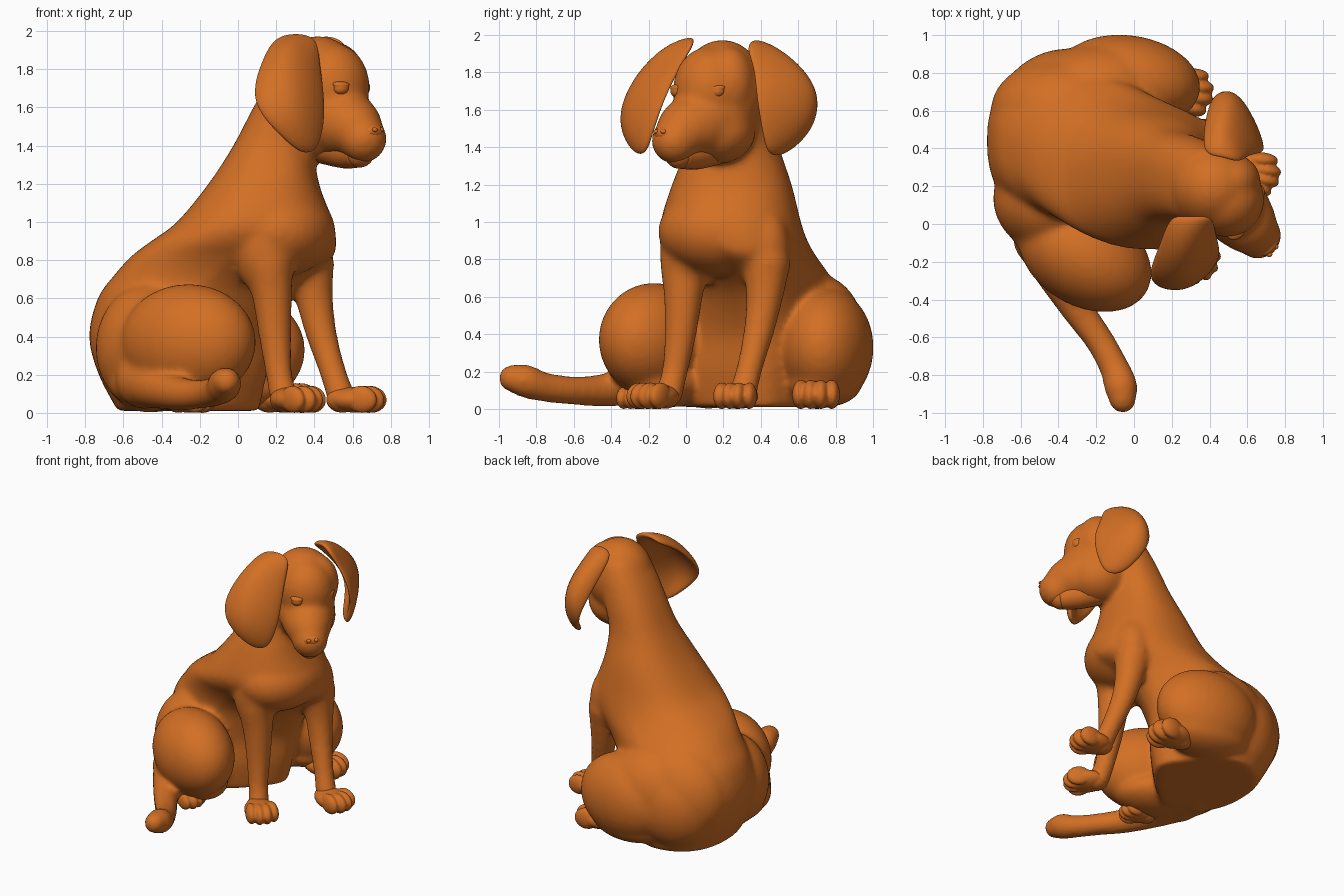
import bpy, bmesh, math
from mathutils import Vector, Matrix, Euler

cube = bpy.data.objects.get("Cube")
if cube:
    bpy.data.objects.remove(cube, do_unlink=True)

coat = bpy.data.materials.new("orange_brown")
coat.use_nodes = True
COLOUR = (0.65, 0.16, 0.018, 1)
coat.diffuse_color = COLOUR
coat.node_tree.nodes["Principled BSDF"].inputs["Base Color"].default_value = COLOUR


def finish(bm, name):
    """Turn a bmesh into a smooth, coloured object."""
    bmesh.ops.recalc_face_normals(bm, faces=bm.faces)
    for f in bm.faces:
        f.smooth = True
    me = bpy.data.meshes.new(name)
    bm.to_mesh(me)
    bm.free()
    me.materials.append(coat)
    ob = bpy.data.objects.new(name, me)
    bpy.context.collection.objects.link(ob)
    return ob


def blend(ob, voxel, rounds):
    """Fuse overlapping shapes into one soft surface."""
    re = ob.modifiers.new("blend", 'REMESH')
    re.mode = 'VOXEL'
    re.voxel_size = voxel
    re.use_smooth_shade = True
    sm = ob.modifiers.new("soften", 'SMOOTH')
    sm.factor = 0.5
    sm.iterations = rounds


def ball(bm, c, r, turn=0, tilt=0):
    """Ellipsoid with radii r, turned about z and tilted about y (degrees)."""
    m = (Matrix.Translation(c) @ Euler((0, math.radians(tilt), math.radians(turn))).to_matrix().to_4x4()
         @ Matrix.Diagonal((*r, 1)))
    bmesh.ops.create_uvsphere(bm, u_segments=32, v_segments=20, radius=1, matrix=m)


def loft(bm, rings):
    """Skin a list of point rings and cap both ends."""
    vr = [[bm.verts.new(p) for p in ring] for ring in rings]
    n = len(vr[0])
    for a, b in zip(vr, vr[1:]):
        for i in range(n):
            bm.faces.new((a[i], a[(i + 1) % n], b[(i + 1) % n], b[i]))
    bm.faces.new(vr[0])
    bm.faces.new(vr[-1])


def spline(rows, steps=5):
    """Catmull-Rom interpolation of rows of numbers."""
    out = []
    for i in range(len(rows) - 1):
        p = [rows[max(i - 1, 0)], rows[i], rows[i + 1], rows[min(i + 2, len(rows) - 1)]]
        for s in range(steps):
            t = s / steps
            out.append([0.5 * (2 * b + (c - a) * t + (2 * a - 5 * b + 4 * c - d) * t * t
                               + (3 * b - a - 3 * c + d) * t ** 3) for a, b, c, d in zip(*p)])
    return out + [list(rows[-1])]


def tube(bm, rows):
    """Round limb through rows of x, y, z, radius, with rounded ends."""
    pts = spline(rows)
    rings = []
    for i, p in enumerate(pts):
        d = Vector(pts[min(i + 1, len(pts) - 1)][:3]) - Vector(pts[max(i - 1, 0)][:3])
        q = d.to_track_quat('Z', 'Y')
        rings.append([Vector(p[:3]) + q @ Vector((math.cos(a) * p[3], math.sin(a) * p[3], 0))
                      for a in (k * math.tau / 24 for k in range(24))])
    loft(bm, rings)
    for p in (rows[0], rows[-1]):
        ball(bm, p[:3], (p[3],) * 3)


# Body: torso rings are z, centre x, centre y, radius x, radius y, front taper
bm = bmesh.new()
torso = [(0.01, -0.26, 0.41, 0.37, 0.40, 0.6), (0.2, -0.29, 0.42, 0.44, 0.46, 0.6),
         (0.4, -0.295, 0.44, 0.485, 0.46, 0.6), (0.6, -0.225, 0.42, 0.51, 0.41, 0.5),
         (0.72, -0.13, 0.38, 0.52, 0.385, 0.45), (0.82, -0.03, 0.32, 0.53, 0.375, 0.3),
         (0.9, 0.03, 0.27, 0.485, 0.38, 0.12), (1.0, 0.09, 0.24, 0.41, 0.375, 0.05),
         (1.2, 0.135, 0.245, 0.29, 0.32, 0), (1.4, 0.19, 0.25, 0.215, 0.25, 0),
         (1.6, 0.275, 0.24, 0.195, 0.225, 0), (1.75, 0.35, 0.22, 0.18, 0.21, 0),
         (1.86, 0.40, 0.21, 0.15, 0.18, 0)]
rings = []
for z, cx, cy, rx, ry, taper in spline(torso, 4):
    ring = []
    for k in range(48):
        c, s = math.cos(k * math.tau / 48), math.sin(k * math.tau / 48)
        ring.append((cx + rx * math.copysign(abs(c) ** 0.85, c),
                     cy + ry * (1 - taper * max(0, c)) * math.copysign(abs(s) ** 0.85, s), z))
    rings.append(ring)
loft(bm, rings)

# Rump
ball(bm, (-0.35, 0.6, 0.40), (0.41, 0.29, 0.38))
ball(bm, (-0.40, 0.67, 0.34), (0.32, 0.25, 0.33), 20)
ball(bm, (-0.22, 0.70, 0.40), (0.38, 0.25, 0.32), 10)
ball(bm, (-0.46, 0.12, 0.34), (0.29, 0.27, 0.34), -25)
ball(bm, (-0.44, -0.02, 0.32), (0.29, 0.20, 0.29), -45)
ball(bm, (-0.42, 0.02, 0.16), (0.29, 0.23, 0.15), -45)
# Thighs
ball(bm, (-0.26, -0.17, 0.37), (0.38, 0.265, 0.305), -30)
ball(bm, (-0.32, -0.08, 0.14), (0.33, 0.22, 0.13), -30)
ball(bm, (-0.03, 0.755, 0.33), (0.385, 0.245, 0.315), -8)
ball(bm, (-0.04, 0.74, 0.14), (0.32, 0.2, 0.13), -8)
# Chest and shoulders
ball(bm, (0.21, 0.20, 0.95), (0.30, 0.35, 0.24), -5)
ball(bm, (0.15, 0.01, 0.86), (0.165, 0.15, 0.26))
ball(bm, (0.36, 0.42, 0.85), (0.135, 0.135, 0.23))

# Front legs and tail
tube(bm, [(0.16, -0.01, 0.78, 0.13), (0.18, -0.015, 0.6, 0.105), (0.195, -0.03, 0.4, 0.086),
          (0.215, -0.06, 0.2, 0.07), (0.24, -0.09, 0.085, 0.075)])
tube(bm, [(0.375, 0.43, 0.78, 0.13), (0.4, 0.42, 0.6, 0.1), (0.435, 0.39, 0.42, 0.082),
          (0.495, 0.34, 0.22, 0.07), (0.54, 0.305, 0.085, 0.075)])
tube(bm, [(-0.49, -0.08, 0.17, 0.15), (-0.42, -0.25, 0.13, 0.11), (-0.3, -0.45, 0.1, 0.087),
          (-0.18, -0.62, 0.1, 0.077), (-0.1, -0.77, 0.12, 0.08), (-0.07, -0.86, 0.15, 0.09),
          (-0.06, -0.93, 0.165, 0.073)])

# Skull, brow, temple, cheeks and muzzle
ball(bm, (0.42, 0.195, 1.70), (0.235, 0.23, 0.275))
ball(bm, (0.49, 0.13, 1.71), (0.20, 0.20, 0.23))
ball(bm, (0.52, 0.23, 1.74), (0.15, 0.14, 0.20))
ball(bm, (0.47, 0.17, 1.49), (0.21, 0.2, 0.18), -40)
tube(bm, [(0.46, 0.16, 1.57, 0.21), (0.55, 0.06, 1.52, 0.185), (0.61, -0.01, 1.485, 0.16),
          (0.655, -0.06, 1.435, 0.125)])
blend(finish(bm, "body"), 0.018, 14)

# Lower jaw, nose and nostrils
bm = bmesh.new()
tube(bm, [(0.47, 0.14, 1.41, 0.11), (0.56, 0.05, 1.375, 0.095), (0.635, -0.035, 1.365, 0.08)])
finish(bm, "lower_jaw")
bm = bmesh.new()
ball(bm, (0.712, -0.12, 1.475), (0.04, 0.06, 0.036), -45, 25)
for side in (-1, 1):
    ball(bm, (0.733 + side * 0.016, -0.14 + side * 0.02, 1.483), (0.015, 0.016, 0.012), -45)
finish(bm, "nose")

# Eyes with upper lids
for name, c, turn in (("right_eye", (0.54, -0.05, 1.70), -65), ("left_eye", (0.66, 0.165, 1.70), -5)):
    bm = bmesh.new()
    ball(bm, c, (0.032, 0.042, 0.034), turn)
    ball(bm, (c[0], c[1], c[2] + 0.022), (0.033, 0.048, 0.016), turn, 15)
    blend(finish(bm, name), 0.006, 3)

# Ears: rows of back, middle and front points from root to tip
ears = {
    "right_ear": [[(0.19, 0.06, 1.95), (0.28, 0.04, 1.985), (0.42, 0.05, 1.975)],
                  [(0.13, -0.12, 1.86), (0.27, -0.13, 1.955), (0.43, -0.02, 1.84)],
                  [(0.05, -0.29, 1.65), (0.27, -0.29, 1.80), (0.455, -0.10, 1.68)],
                  [(0.16, -0.35, 1.50), (0.3, -0.36, 1.58), (0.46, -0.16, 1.51)],
                  [(0.31, -0.27, 1.37), (0.36, -0.24, 1.35), (0.41, -0.21, 1.37)]],
    "left_ear": [[(0.37, 0.36, 1.95), (0.47, 0.35, 1.975), (0.56, 0.32, 1.94)],
                 [(0.36, 0.47, 1.86), (0.47, 0.54, 1.94), (0.61, 0.36, 1.82)],
                 [(0.40, 0.66, 1.65), (0.53, 0.76, 1.76), (0.69, 0.36, 1.68)],
                 [(0.45, 0.68, 1.50), (0.57, 0.68, 1.55), (0.69, 0.39, 1.52)],
                 [(0.52, 0.53, 1.37), (0.58, 0.47, 1.34), (0.64, 0.43, 1.37)]]}
for name, rows in ears.items():
    bm = bmesh.new()
    vs = [[bm.verts.new(p) for p in row] for row in rows]
    for a, b in zip(vs, vs[1:]):
        for i in range(2):
            bm.faces.new((a[i], a[i + 1], b[i + 1], b[i]))
    ear = finish(bm, name)
    so = ear.modifiers.new("thickness", 'SOLIDIFY')
    so.thickness = 0.055
    so.offset = 0
    su = ear.modifiers.new("round", 'SUBSURF')
    su.levels = su.render_levels = 3


# Paws: a broad pad, a heel and four close toes
def paw(name, x, y, turn, size=1.0):
    bm = bmesh.new()
    rot = Matrix.Rotation(math.radians(turn), 3, 'Z')
    c = Vector((x, y, 0))
    ball(bm, c + rot @ Vector((0, 0, 0.069 * size)), (0.15 * size, 0.11 * size, 0.068 * size), turn)
    ball(bm, c + rot @ Vector((-0.075, 0, 0.069)) * size, (0.085 * size, 0.08 * size, 0.068 * size), turn)
    for k in (-1.5, -0.5, 0.5, 1.5):
        off = Vector((0.075 - 0.014 * k * k, 0.05 * k, 0.071)) * size
        ball(bm, c + rot @ off, (0.085 * size, 0.04 * size, 0.071 * size), turn + 5 * k, 8)
    blend(finish(bm, name), 0.008, 3)


paw("front_right_paw", 0.305, -0.165, -42)
paw("front_left_paw", 0.62, 0.275, -12)
paw("hind_left_paw", 0.25, 0.70, -4, 1.1)
paw("hind_right_paw", -0.25, -0.26, -15, 0.85)
